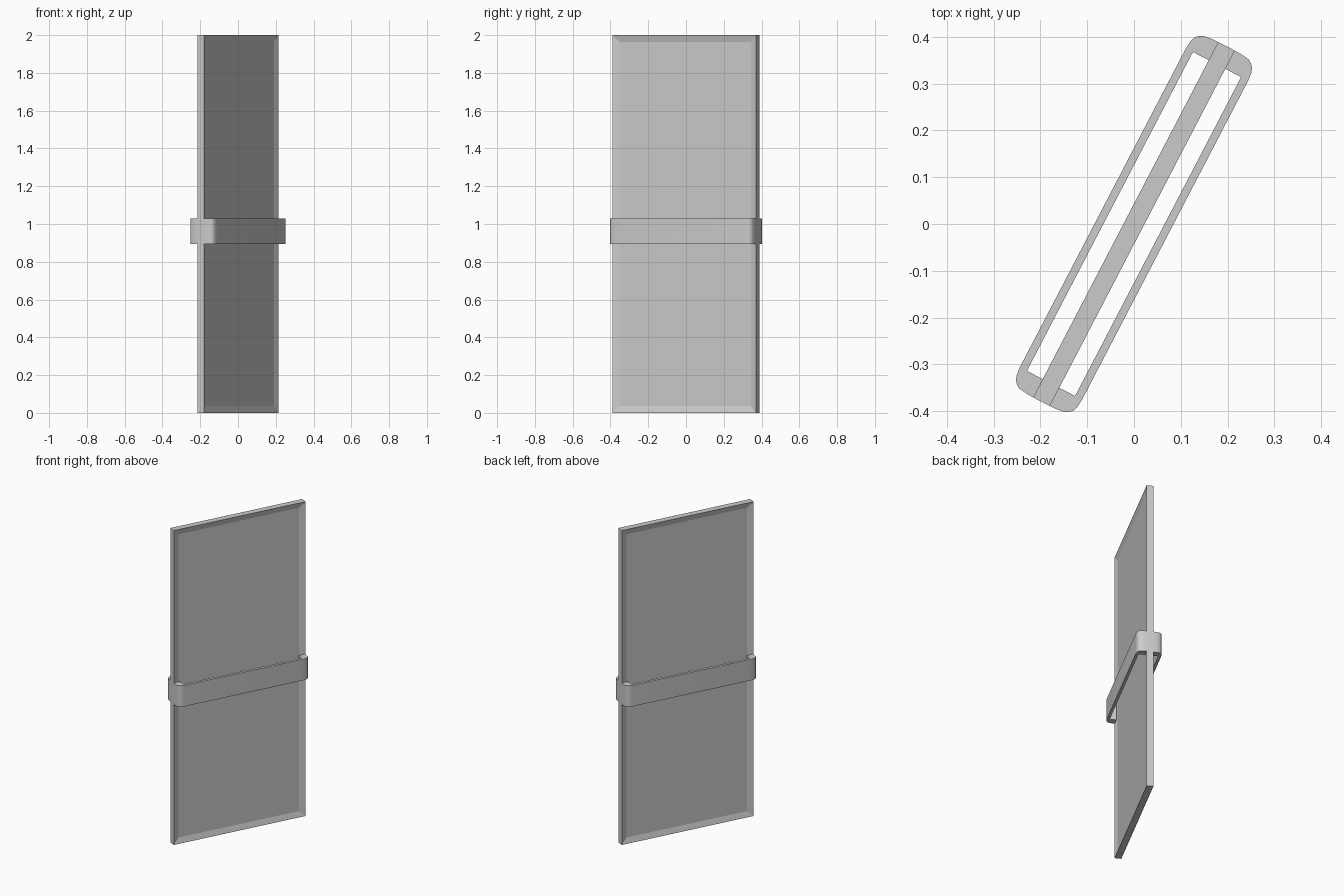
import bpy, bmesh, math
from mathutils import Matrix

if "Cube" in bpy.data.objects:
    bpy.data.objects.remove(bpy.data.objects["Cube"])

HALF_W, HALF_T, HEIGHT = 0.428, 0.02, 2.0
ROT = math.radians(62.5)   # door swung partly open


def make_object(name, bm):
    bmesh.ops.recalc_face_normals(bm, faces=bm.faces[:])
    me = bpy.data.meshes.new(name)
    bm.to_mesh(me)
    bm.free()
    ob = bpy.data.objects.new(name, me)
    bpy.context.collection.objects.link(ob)
    ob.rotation_euler.z = ROT
    return ob


# Door leaf: slab with a shallow recessed pane on both faces
bm = bmesh.new()
bmesh.ops.create_cube(bm, size=1, matrix=Matrix.Translation((0, 0, HEIGHT / 2))
                      @ Matrix.Diagonal((2 * HALF_W, 2 * HALF_T, HEIGHT, 1)))
bmesh.ops.recalc_face_normals(bm, faces=bm.faces[:])
broad = [f for f in bm.faces if abs(f.normal.y) > 0.9]
bmesh.ops.inset_individual(bm, faces=broad, thickness=0.05, depth=-0.01)
make_object("door_panel", bm)

# Push bars: C-shaped outline with rounded outer corners (along door, away from door)
half = [(0.428, 0.019), (0.4275, 0.035), (0.425, 0.0545), (0.421, 0.062),
        (0.413, 0.0695), (0.401, 0.0735), (0.383, 0.075)]
inner = [(0.384, 0.058), (0.384, 0.019)]
outline = (half + [(-u, n) for u, n in reversed(half)]
           + [(-u, n) for u, n in reversed(inner)] + inner)


def push_bar(name, side):
    bm = bmesh.new()
    verts = [bm.verts.new((u, side * n, 0.895)) for u, n in outline]
    face = bm.faces.new(verts)
    top = bmesh.ops.extrude_face_region(bm, geom=[face])["geom"]
    bmesh.ops.translate(bm, vec=(0, 0, 0.135),
                        verts=[g for g in top if isinstance(g, bmesh.types.BMVert)])
    ob = make_object(name, bm)
    bpy.ops.object.select_all(action='DESELECT')
    ob.select_set(True)
    bpy.context.view_layer.objects.active = ob
    bpy.ops.object.shade_smooth_by_angle(angle=math.radians(40))


push_bar("push_bar_right", -1)
push_bar("push_bar_left", 1)
